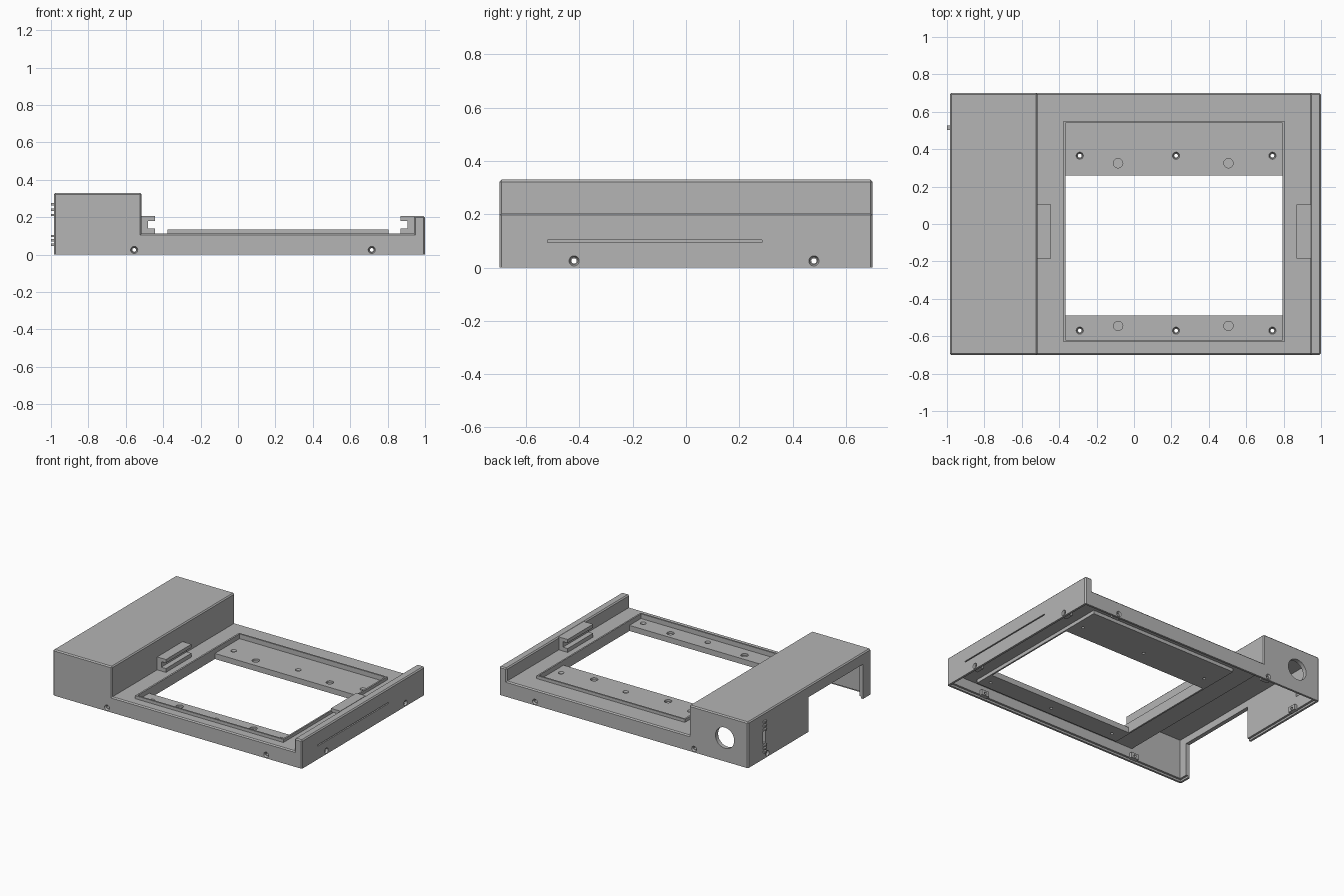
import bpy, bmesh
from mathutils import Vector

cube = bpy.data.objects.get("Cube")
if cube:
    bpy.data.objects.remove(cube, do_unlink=True)

grey = bpy.data.materials.new("plain grey")
grey.use_nodes = True
COLOUR = (0.46, 0.46, 0.46, 1)
grey.diffuse_color = COLOUR
grey.node_tree.nodes["Principled BSDF"].inputs["Base Color"].default_value = COLOUR


def finish(name, bm):
    bmesh.ops.recalc_face_normals(bm, faces=bm.faces)
    mesh = bpy.data.meshes.new(name)
    bm.to_mesh(mesh)
    bm.free()
    mesh.materials.append(grey)
    ob = bpy.data.objects.new(name, mesh)
    bpy.context.collection.objects.link(ob)
    return ob


def extrude(name, outline, y0, y1, bevel=0):
    """Extrude an x-z outline along y, optionally bevelling convex edges above the base."""
    bm = bmesh.new()
    face = bm.faces.new([bm.verts.new((x, y0, z)) for x, z in outline])
    new = bmesh.ops.extrude_face_region(bm, geom=[face])["geom"]
    bmesh.ops.translate(bm, vec=(0, y1 - y0, 0),
                        verts=[v for v in new if isinstance(v, bmesh.types.BMVert)])
    bmesh.ops.recalc_face_normals(bm, faces=bm.faces)
    if bevel:
        edges = [e for e in bm.edges
                 if e.is_convex and max(v.co.z for v in e.verts) > 0.01]
        bmesh.ops.bevel(bm, geom=edges, offset=bevel, segments=1, affect='EDGES')
    return finish(name, bm)


def box(name, x0, x1, y0, y1, z0, z1):
    return extrude(name, [(x0, z0), (x1, z0), (x1, z1), (x0, z1)], y0, y1)


def cylinder(name, centre, axis, r1, r2, depth):
    """Cylinder or cone starting at centre (radius r1) and running along axis."""
    bm = bmesh.new()
    bmesh.ops.create_cone(bm, cap_ends=True, segments=24, radius1=r1, radius2=r2, depth=depth)
    axis = Vector(axis)
    bmesh.ops.rotate(bm, verts=bm.verts, matrix=Vector((0, 0, 1)).rotation_difference(axis).to_matrix())
    bmesh.ops.translate(bm, verts=bm.verts, vec=Vector(centre) + axis * depth / 2)
    return finish(name, bm)


def combine(target, tool, operation='DIFFERENCE'):
    mod = target.modifiers.new("cut", 'BOOLEAN')
    mod.operation = operation
    mod.solver = 'EXACT'
    mod.object = tool
    bpy.context.view_layer.objects.active = target
    bpy.ops.object.modifier_apply(modifier=mod.name)
    bpy.data.objects.remove(tool, do_unlink=True)


def screw_hole(target, centre, axis, length):
    start = Vector(centre) - Vector(axis) * 0.002
    combine(target, cylinder("cutter", start, axis, 0.02, 0.014, 0.014))
    combine(target, cylinder("cutter", start, axis, 0.01, 0.01, length))


LEFT, RIGHT, SIDE = -0.985, 1.0, 0.7
TOP, DECK, WALL = 0.33, 0.112, 0.03

# Outer housing: tall box on one side, low deck, raised wall on the other side
housing = extrude("housing", [
    (LEFT, 0), (RIGHT, 0), (RIGHT, 0.205), (0.94, 0.205), (0.94, DECK),
    (-0.515, DECK), (-0.515, TOP), (LEFT, TOP)], -SIDE, SIDE, 0.008)

# Hollow underside and the stepped bottom rim
combine(housing, extrude("cavity", [
    (LEFT + WALL, -0.05), (RIGHT - WALL, -0.05), (RIGHT - WALL, 0.085), (-0.545, 0.085),
    (-0.545, TOP - WALL), (LEFT + WALL, TOP - WALL)], -SIDE + WALL, SIDE - WALL))
combine(housing, box("rim_step", LEFT + 0.015, RIGHT - 0.015, -SIDE + 0.015, SIDE - 0.015, -0.05, 0.014))

# Framed bed with a sunken ledge and a large window
combine(housing, box("bed", -0.378, 0.805, -0.632, 0.552, 0.06, 0.134), 'UNION')
combine(housing, box("recess", -0.366, 0.794, -0.62, 0.54, 0.1, 0.2))
combine(housing, box("window", -0.366, 0.794, -0.49, 0.26, -0.1, 0.2))

# Ledge screw holes and shallow round pockets
for y_screw, y_pocket in ((0.365, 0.325), (-0.57, -0.545)):
    for x in (-0.29, 0.225, 0.74):
        screw_hole(housing, (x, y_screw, 0.1), (0, 0, -1), 0.1)
    for x in (-0.085, 0.505):
        combine(housing, cylinder("pocket", (x, y_pocket, 0.11), (0, 0, -1), 0.025, 0.025, 0.025))

# Screw bosses and holes on the outer walls
for side in (-1, 1):
    for x in (-0.555, 0.715):
        ya, yb = sorted((side * 0.65, side * 0.68))
        combine(housing, box("boss", x - 0.03, x + 0.03, ya, yb, 0.008, 0.046), 'UNION')
        screw_hole(housing, (x, side * SIDE, 0.025), (0, -side, 0), 0.1)
for x, inward, places in ((RIGHT, -1, (-0.42, 0.48)), (LEFT, 1, (0.48,))):
    for y in places:
        xa, xb = sorted((x + inward * 0.02, x + inward * 0.05))
        combine(housing, box("boss", xa, xb, y - 0.03, y + 0.03, 0.008, 0.046), 'UNION')
        screw_hole(housing, (x, y, 0.025), (inward, 0, 0), 0.1)

# Long vent, round cable port, open side bay and connector slot
combine(housing, box("vent", 0.96, 1.1, -0.52, 0.285, 0.095, 0.103))
combine(housing, cylinder("port", (-0.8, 0.8, 0.17), (0, -1, 0), 0.075, 0.075, 0.2))
combine(housing, box("bay", -1.1, -0.9, -0.61, 0.01, -0.1, 0.25))
combine(housing, box("slot", -1.1, -0.9, 0.5, 0.53, 0.11, 0.2))

# Ribbed connector mounts above and below the slot
for i, z in enumerate((0.045, 0.07, 0.093, 0.205, 0.233, 0.262)):
    box(f"connector_rib_{i + 1}", -1.0, LEFT + 0.005, 0.503, 0.527, z, z + 0.013)

# Facing channel clips that hold a sliding part over the bed
for name, base, d in (("left_clip", 0.94, -1), ("right_clip", -0.515, 1)):
    steps = [(-0.005, DECK - 0.005), (0.07, DECK - 0.005), (0.07, 0.14), (0.033, 0.14),
             (0.033, 0.18), (0.07, 0.18), (0.07, 0.205), (-0.005, 0.205)]
    extrude(name, [(base + d * x, z) for x, z in steps], -0.185, 0.105)

# Keep the flat edges crisp and the round holes smooth
bpy.ops.object.select_all(action='DESELECT')
housing.select_set(True)
bpy.context.view_layer.objects.active = housing
bpy.ops.object.shade_smooth_by_angle()
